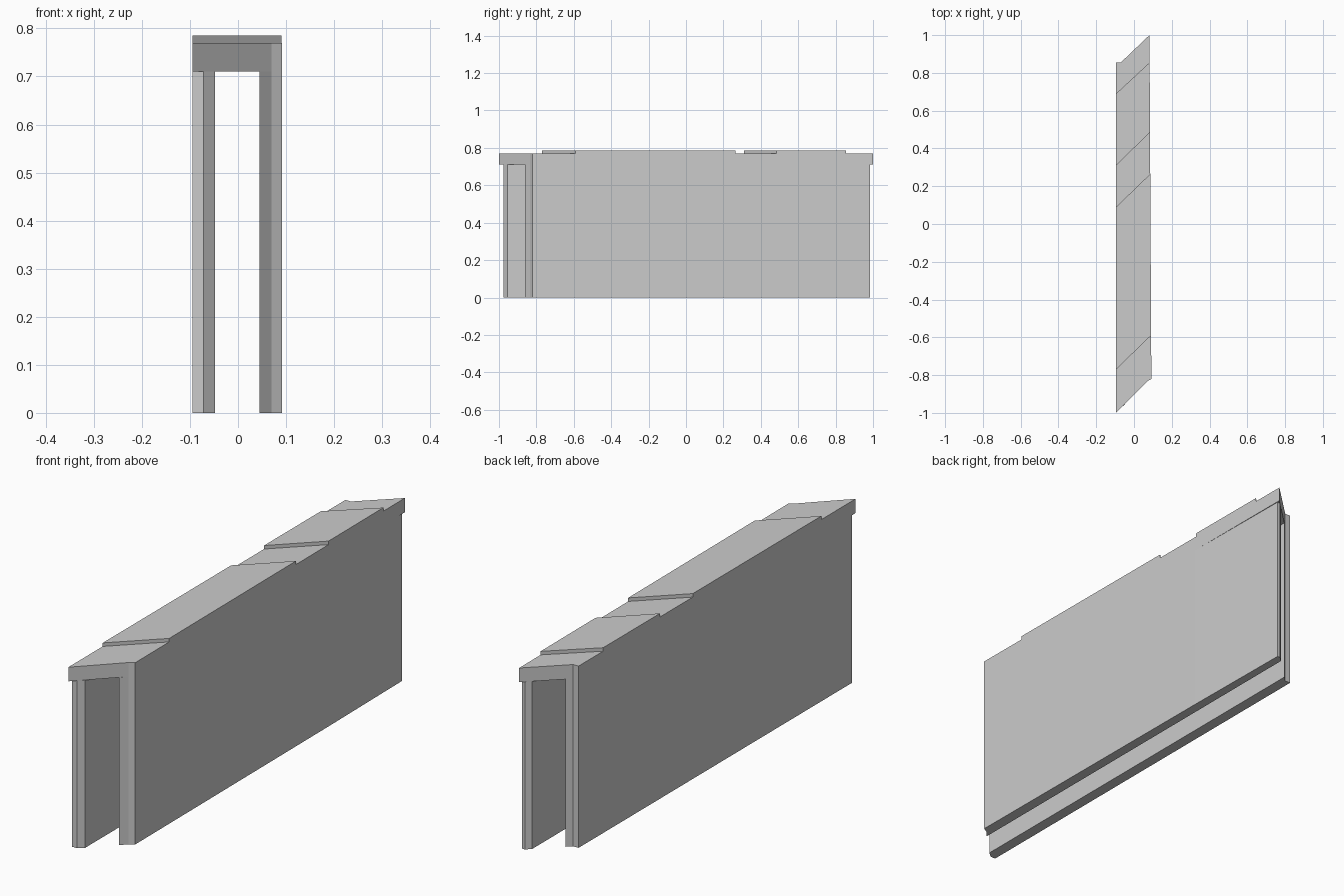
import bpy, bmesh

if "Cube" in bpy.data.objects:
    bpy.data.objects.remove(bpy.data.objects["Cube"])

LEFT = -0.095


def right(y, end=0.082):
    """Outer x of the slightly tapering right side."""
    return 0.092 + (end - 0.092) * (y + 0.82) / 1.82


def prism(name, outline, z0, z1):
    """Extrude a plan outline upward from z0 to z1."""
    bm = bmesh.new()
    face = bm.faces.new([bm.verts.new((x, y, z0)) for x, y in outline])
    res = bmesh.ops.extrude_face_region(bm, geom=[face])
    verts = [g for g in res["geom"] if isinstance(g, bmesh.types.BMVert)]
    bmesh.ops.translate(bm, verts=verts, vec=(0, 0, z1 - z0))
    bmesh.ops.recalc_face_normals(bm, faces=bm.faces)
    mesh = bpy.data.meshes.new(name)
    bm.to_mesh(mesh)
    bm.free()
    obj = bpy.data.objects.new(name, mesh)
    bpy.context.collection.objects.link(obj)


# Side walls with chamfered skewed ends
prism("left_wall", [(LEFT, -0.975), (-0.072, -0.975), (-0.048, -0.955),
                    (-0.048, 0.876), (-0.07, 0.855), (LEFT, 0.855)], 0, 0.71)
prism("right_wall", [(0.045, -0.86), (0.07, -0.833), (0.092, -0.82),
                     (right(0.48), 0.48), (0.079, 0.985),
                     (0.066, 0.985), (0.045, 0.966)], 0, 0.71)

# Roof slab spanning both walls
prism("roof_slab", [(LEFT, -1), (0.07, -0.833), (0.092, -0.82),
                    (right(1), 1), (-0.07, 0.855), (LEFT, 0.855)], 0.71, 0.77)

# Raised skewed panels on the roof: y at left/right for both ends
for i, (a, b, c, d) in enumerate([(-0.77, -0.59, 0.265, 0.09),
                                  (0.31, 0.485, 0.855, 0.69)]):
    prism(f"roof_panel_{i + 1}", [(LEFT, a), (right(b), b),
                                  (right(c), c), (LEFT, d)], 0.77, 0.785)
